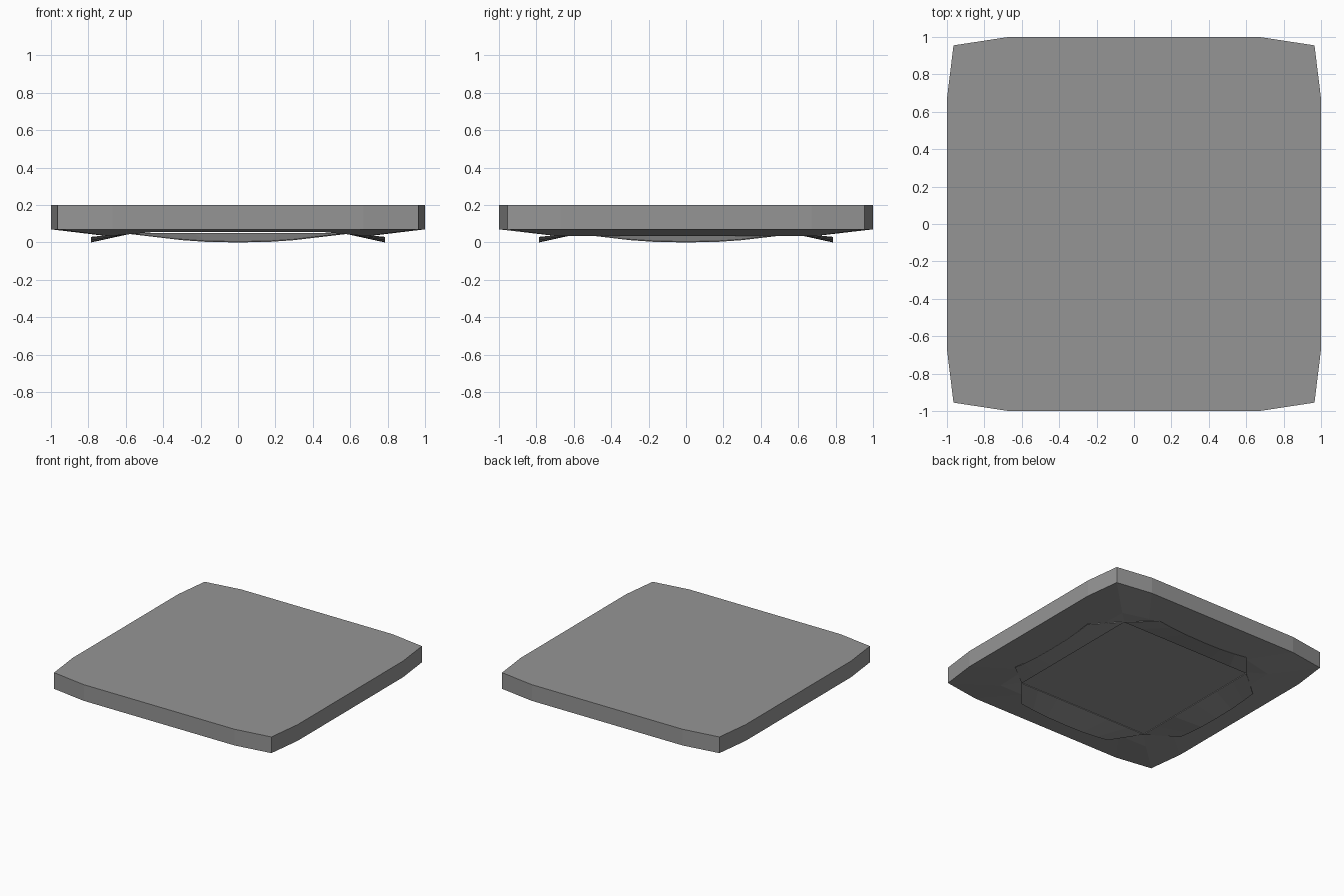
import bpy, bmesh, math
from mathutils import Matrix

cube = bpy.data.objects.get("Cube")
if cube:
    bpy.data.objects.remove(cube, do_unlink=True)

grey = bpy.data.materials.new("mid_grey")
colour = (0.30, 0.30, 0.30, 1)
grey.diffuse_color = colour
grey.use_nodes = True
grey.node_tree.nodes["Principled BSDF"].inputs["Base Color"].default_value = colour


def finish(name, bm):
    bmesh.ops.recalc_face_normals(bm, faces=bm.faces)
    mesh = bpy.data.meshes.new(name)
    bm.to_mesh(mesh)
    bm.free()
    mesh.materials.append(grey)
    obj = bpy.data.objects.new(name, mesh)
    bpy.context.collection.objects.link(obj)
    return obj


def mirrored_ring(quarter):
    """Repeat the points of one quadrant around all four, anticlockwise."""
    ring = []
    for sx, sy in ((1, 1), (-1, 1), (-1, -1), (1, -1)):
        pts = quarter if sx * sy > 0 else quarter[::-1]
        ring += [(sx * x, sy * y, z) for x, y, z in pts]
    return ring


# Slab: bowed square outline, sloped underside, low ridge and recessed centre
outline = [(1.0, 0.67), (0.965, 0.955), (0.67, 1.0)]
quarters = [
    [(x, y, 0.20) for x, y in outline],
    [(x, y, 0.07) for x, y in outline],
    [(0.70, 0.40, 0.034), (0.69, 0.69, 0.034), (0.46, 0.72, 0.055)],
    [(0.58, 0.40, 0.055), (0.58, 0.58, 0.055), (0.46, 0.58, 0.055)],
]
bm = bmesh.new()
rings = [[bm.verts.new(p) for p in mirrored_ring(q)] for q in quarters]
bm.faces.new(rings[0])
bm.faces.new(rings[-1])
for upper, lower in zip(rings, rings[1:]):
    for i in range(12):
        j = (i + 1) % 12
        bm.faces.new((upper[i], upper[j], lower[j], lower[i]))
finish("slab", bm)

# Four thin flaps under the slab, splayed outwards with curved lower edges
tip = [(-0.41, 0.030), (-0.30, 0.017), (-0.17, 0.008), (0.0, 0.005),
       (0.17, 0.008), (0.30, 0.017), (0.41, 0.030)]
root_z, root_y, tip_y = 0.050, 0.58, 0.785
for i, side in enumerate(("front", "left", "back", "right")):
    bm = bmesh.new()
    outer = [bm.verts.new((x, -tip_y, z)) for x, z in tip]
    inner = [bm.verts.new((x * root_y / 0.41, -root_y, root_z)) for x, z in tip]
    strip = [bm.faces.new((inner[k], inner[k + 1], outer[k + 1], outer[k]))
             for k in range(len(tip) - 1)]
    # Give the sheet a thin vertical thickness
    low = bmesh.ops.extrude_face_region(bm, geom=strip)["geom"]
    low_verts = [g for g in low if isinstance(g, bmesh.types.BMVert)]
    bmesh.ops.translate(bm, verts=low_verts, vec=(0, 0, -0.005))
    bmesh.ops.transform(bm, matrix=Matrix.Rotation(i * math.pi / 2, 4, "Z"), verts=bm.verts)
    finish(side + "_flap", bm)
